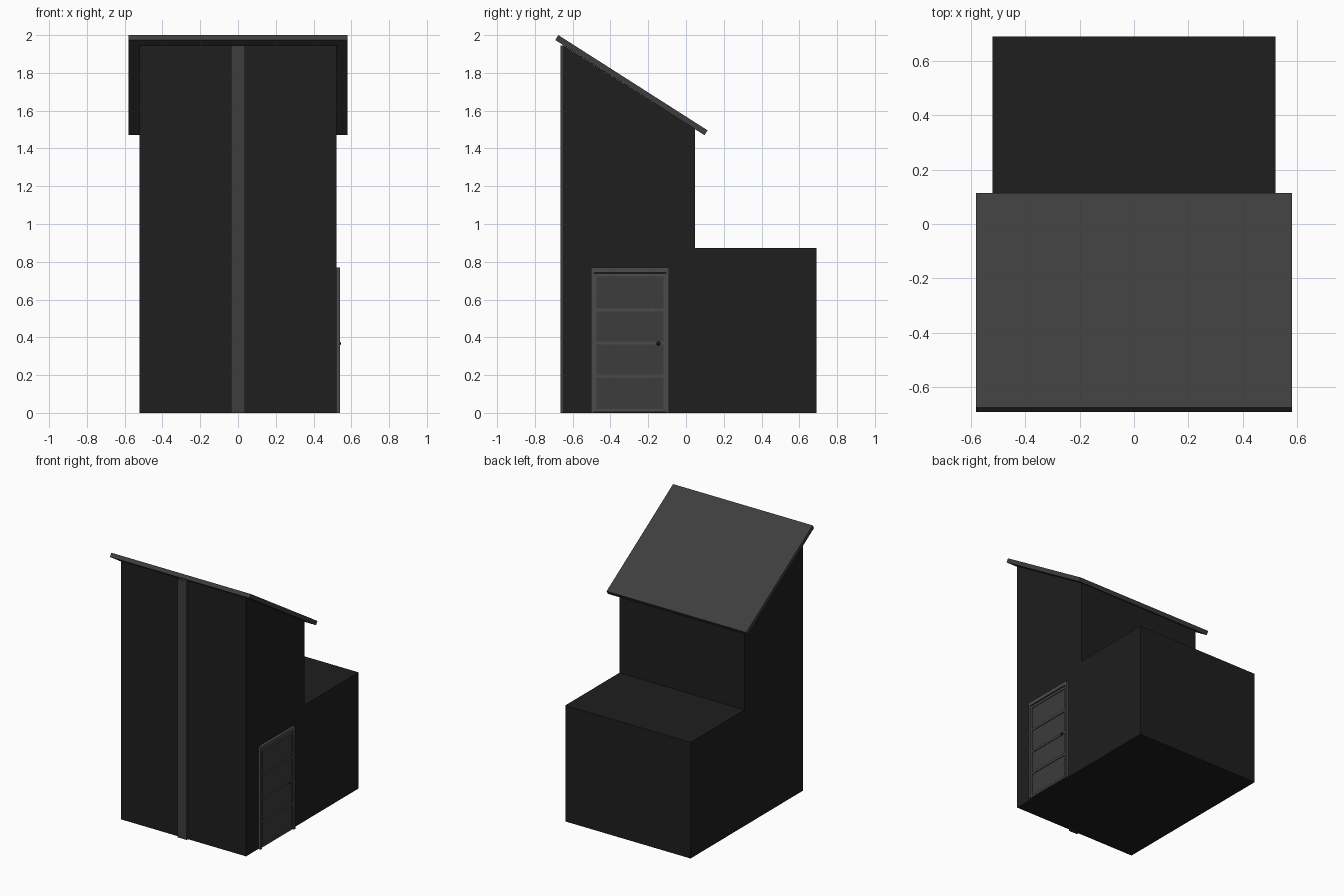
import bpy

if "Cube" in bpy.data.objects:
    bpy.data.objects.remove(bpy.data.objects["Cube"])


def material(name, value):
    m = bpy.data.materials.new(name)
    m.diffuse_color = (value, value, value, 1)
    m.use_nodes = True
    m.node_tree.nodes["Principled BSDF"].inputs["Base Color"].default_value = m.diffuse_color
    return m


DARK = material("dark_cladding", 0.013)
ROOF = material("roof_grey", 0.048)
FRAME = material("frame_grey", 0.07)
PANEL = material("panel_grey", 0.045)


def extrude_x(name, profile, x0, x1, mat):
    """Prism from a (y, z) outline swept along x."""
    n = len(profile)
    verts = [(x, y, z) for x in (x0, x1) for y, z in profile]
    faces = [tuple(reversed(range(n))), tuple(range(n, 2 * n))]
    faces += [(i, (i + 1) % n, n + (i + 1) % n, n + i) for i in range(n)]
    mesh = bpy.data.meshes.new(name)
    mesh.from_pydata(verts, [], faces)
    mesh.materials.append(mat)
    obj = bpy.data.objects.new(name, mesh)
    bpy.context.collection.objects.link(obj)
    return obj


def box(name, x, y, z, mat):
    return extrude_x(name, [(y[0], z[0]), (y[1], z[0]), (y[1], z[1]), (y[0], z[1])], x[0], x[1], mat)


# Stepped body with sloping top
extrude_x("body", [(-0.648, 0), (0.69, 0), (0.69, 0.873), (0.048, 0.873),
                   (0.048, 1.502), (-0.648, 1.945)], -0.521, 0.521, DARK)

# Overhanging roof slab
extrude_x("roof", [(-0.692, 1.974), (0.098, 1.47), (0.114, 1.496), (-0.676, 2.0)],
          -0.581, 0.581, ROOF)

# Vertical strip on the front wall
box("front_strip", (-0.037, 0.037), (-0.664, -0.646), (0, 1.945), ROOF)

# Door frame
X = 0.519
box("jamb_left", (X, 0.541), (-0.503, -0.487), (0, 0.77), FRAME)
box("jamb_right", (X, 0.541), (-0.107, -0.091), (0, 0.77), FRAME)
box("door_head", (X, 0.541), (-0.487, -0.107), (0.742, 0.77), FRAME)

# Door leaf: recessed panel, stiles and rails
box("door_panel", (X, 0.528), (-0.487, -0.107), (0.004, 0.738), PANEL)
for name, y in (("stile_left", -0.48), ("stile_right", -0.113)):
    box(name, (X, 0.534), (y - 0.007, y + 0.006), (0.004, 0.738), FRAME)
for i, z in enumerate((0.012, 0.195, 0.37, 0.545, 0.729)):
    box(f"door_rail_{i}", (X, 0.534), (-0.474, -0.12), (z - 0.008, z + 0.008), FRAME)

# Door knob
bpy.ops.mesh.primitive_uv_sphere_add(segments=16, ring_count=8, radius=0.01,
                                     location=(0.536, -0.146, 0.367))
knob = bpy.context.object
knob.name = "door_knob"
knob.data.materials.append(DARK)
bpy.ops.object.shade_smooth_by_angle()
